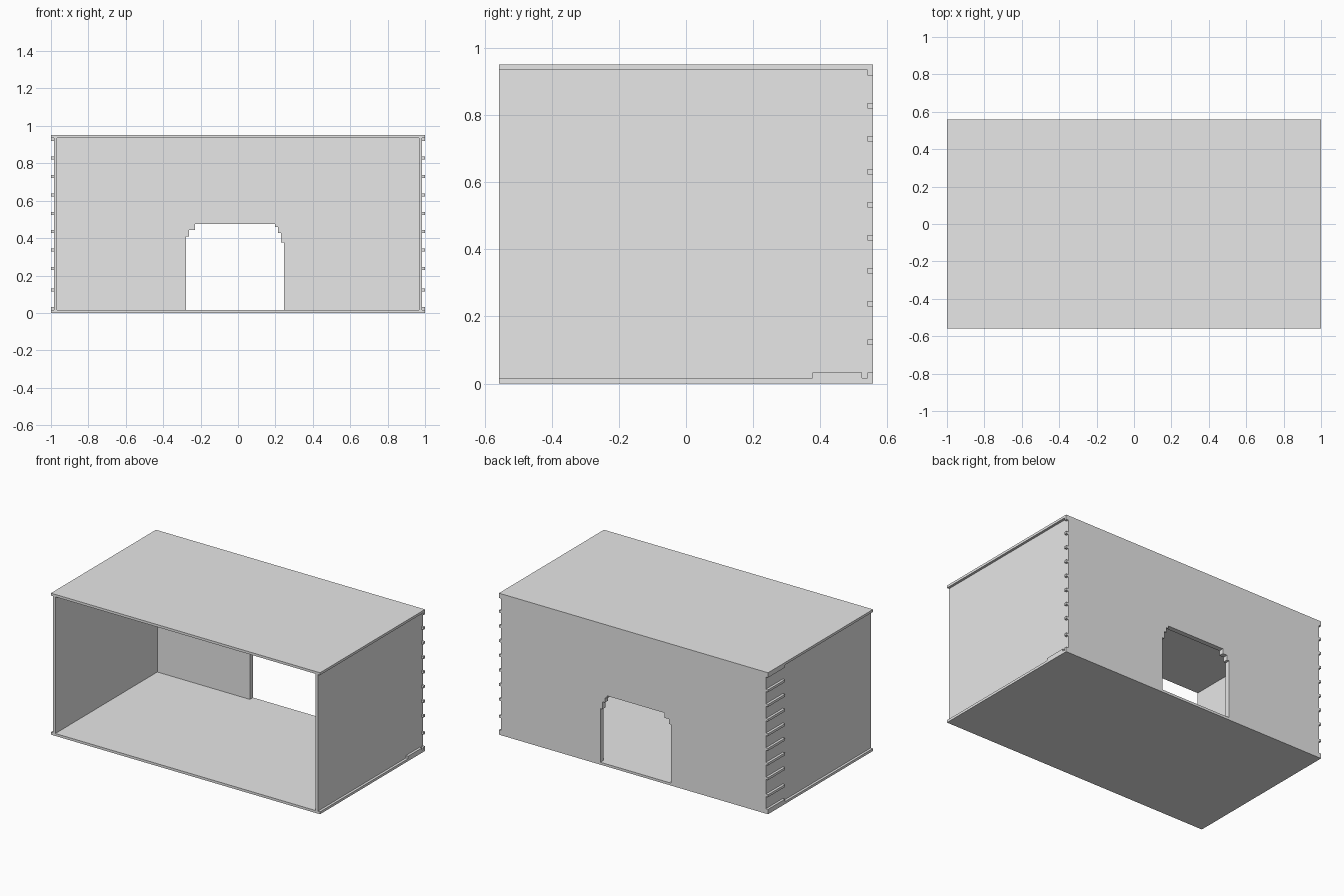
import bpy
import bmesh

default = bpy.data.objects.get("Cube")
if default:
    bpy.data.objects.remove(default, do_unlink=True)

# The model sits on a block grid: 122 wide, 68 deep, 58 high
W, D, H = 122, 68, 58
U = 2 / W

grey = bpy.data.materials.new("plain_grey")
grey.use_nodes = True
grey.diffuse_color = (0.8, 0.8, 0.8, 1)
grey.node_tree.nodes["Principled BSDF"].inputs["Base Color"].default_value = (0.8, 0.8, 0.8, 1)


def place(x, y, z):
    return ((x - W / 2) * U, (y - D / 2) * U, z * U)


def extrude(name, outline, y0, y1):
    """Extrude an x-z outline from y0 to y1, in grid units."""
    bm = bmesh.new()
    face = bm.faces.new([bm.verts.new(place(x, y0, z)) for x, z in outline])
    new = bmesh.ops.extrude_face_region(bm, geom=[face])["geom"]
    moved = [v for v in new if isinstance(v, bmesh.types.BMVert)]
    bmesh.ops.translate(bm, verts=moved, vec=(0, (y1 - y0) * U, 0))
    bmesh.ops.recalc_face_normals(bm, faces=bm.faces)
    mesh = bpy.data.meshes.new(name)
    bm.to_mesh(mesh)
    bm.free()
    mesh.materials.append(grey)
    obj = bpy.data.objects.new(name, mesh)
    bpy.context.collection.objects.link(obj)
    return obj


def box(name, x0, x1, y0, y1, z0, z1):
    return extrude(name, [(x0, z0), (x1, z0), (x1, z1), (x0, z1)], y0, y1)


# Floor, roof and side walls set in by one block
box("floor", 0, W, 0, D, 0, 1)
box("roof", 0, W, 0, D, H - 1, H)
box("right_wall", 1, 2, 0, D - 2, 1, H - 1)
box("left_wall", W - 2, W - 1, 0, D - 2, 1, H - 1)

# Back wall with a stepped doorway
doorway = [(44, 1), (44, 25), (45, 25), (45, 27), (47, 27), (47, 29),
           (73, 29), (73, 28), (74, 28), (74, 26), (75, 26), (75, 23), (76, 23), (76, 1)]
wall = [(1, 1)] + doorway + [(W - 1, 1), (W - 1, H - 1), (1, H - 1)]
extrude("back_wall", wall, D - 2, D)

# Corner courses: long bars on the right side, short nubs on the left
for i, z in enumerate([1, 7] + list(range(14, H, 6))):
    box(f"right_bar_{i}", 0, 1, D - 11, D, z, z + 1)
    box(f"left_nub_{i}", W - 1, W, D - 1, D, z, z + 1)
box("left_bottom_bar", W - 1, W, D - 11, D - 2, 1, 2)
